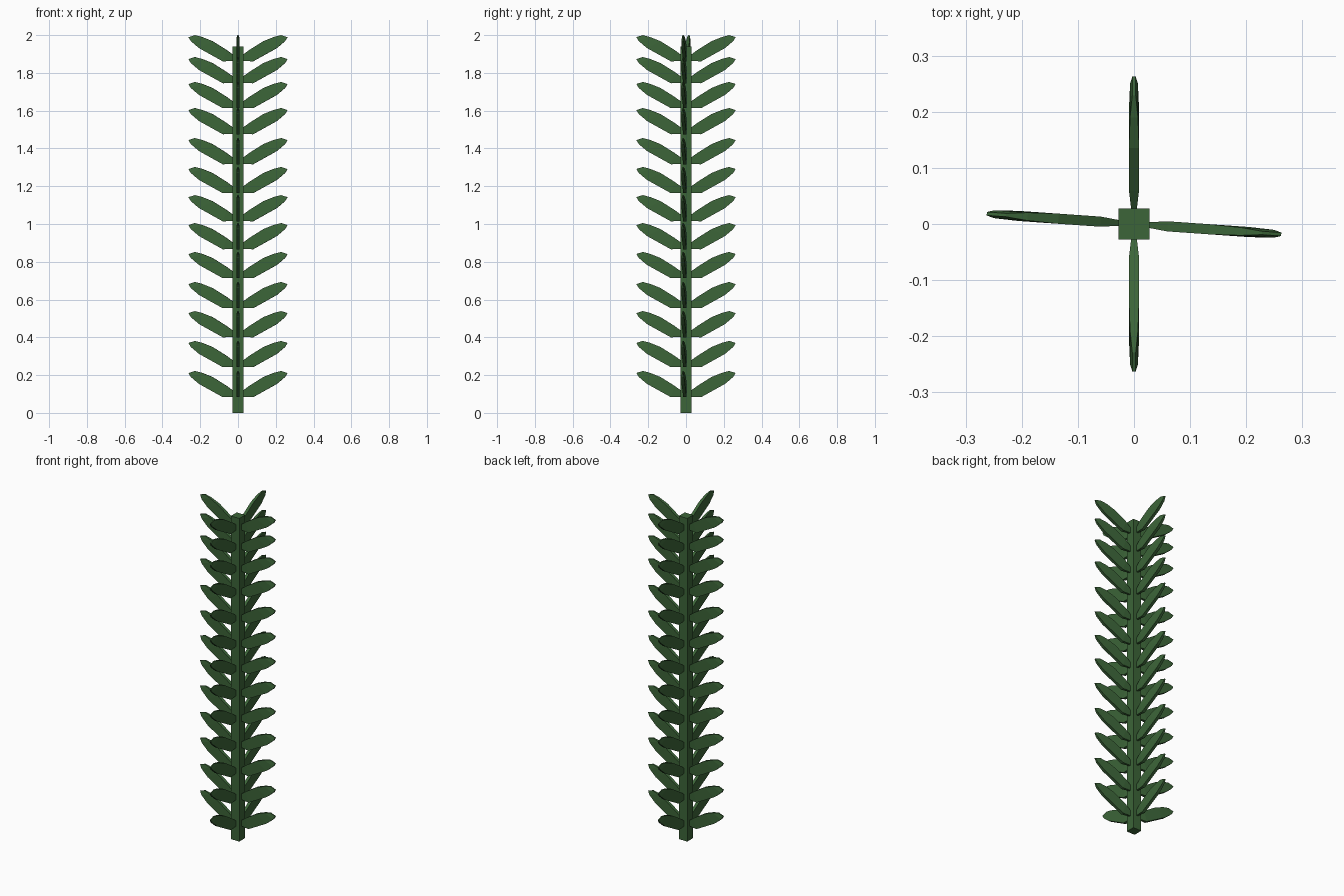
import bpy, bmesh
from math import radians
from mathutils import Matrix

if "Cube" in bpy.data.objects:
    bpy.data.objects.remove(bpy.data.objects["Cube"])

green = bpy.data.materials.new("leaf_green")
green.diffuse_color = (0.045, 0.13, 0.04, 1)
green.use_nodes = True
green.node_tree.nodes["Principled BSDF"].inputs["Base Color"].default_value = green.diffuse_color


def finish(bm, name):
    bmesh.ops.recalc_face_normals(bm, faces=bm.faces)
    mesh = bpy.data.meshes.new(name)
    bm.to_mesh(mesh)
    bm.free()
    mesh.materials.append(green)
    obj = bpy.data.objects.new(name, mesh)
    bpy.context.collection.objects.link(obj)
    return obj


# square stem
bm = bmesh.new()
bmesh.ops.create_cube(bm, size=1, matrix=Matrix.Translation((0, 0, 0.97))
                      @ Matrix.Diagonal((0.056, 0.056, 1.94, 1)))
finish(bm, "stem")

# leaf sections from root to tip: lower x, z, upper x, z, half thickness
SECTIONS = [
    (0.026, 0.085, 0.026, 0.118, 0.005),
    (0.080, 0.083, 0.060, 0.143, 0.009),
    (0.206, 0.153, 0.135, 0.190, 0.009),
    (0.250, 0.190, 0.190, 0.212, 0.007),
    (0.263, 0.211, 0.229, 0.222, 0.003),
]


def add_leaf(bm, angle, rise):
    turn = Matrix.Translation((0, 0, rise)) @ Matrix.Rotation(radians(angle), 4, 'Z')
    rings = []
    for x0, z0, x1, z1, t in SECTIONS:
        corners = [(x0, -t, z0), (x0, t, z0), (x1, t, z1), (x1, -t, z1)]
        ring = [bm.verts.new(c) for c in corners]
        bmesh.ops.transform(bm, matrix=turn, verts=ring)
        rings.append(ring)
    for a, b in zip(rings, rings[1:]):
        for i in range(4):
            j = (i + 1) % 4
            bm.faces.new((a[i], a[j], b[j], b[i]))
    bm.faces.new(rings[0])
    bm.faces.new(rings[-1])


# thirteen whorls of four leaves, the side pair turned slightly
RISES = [0, 0.159, 0.317, 0.471, 0.63, 0.783, 0.931,
         1.08, 1.233, 1.392, 1.53, 1.662, 1.778]
for n, rise in enumerate(RISES, 1):
    bm = bmesh.new()
    for angle in (-4, 90, 176, 270):
        add_leaf(bm, angle, rise)
    finish(bm, f"leaf_whorl_{n:02d}")
